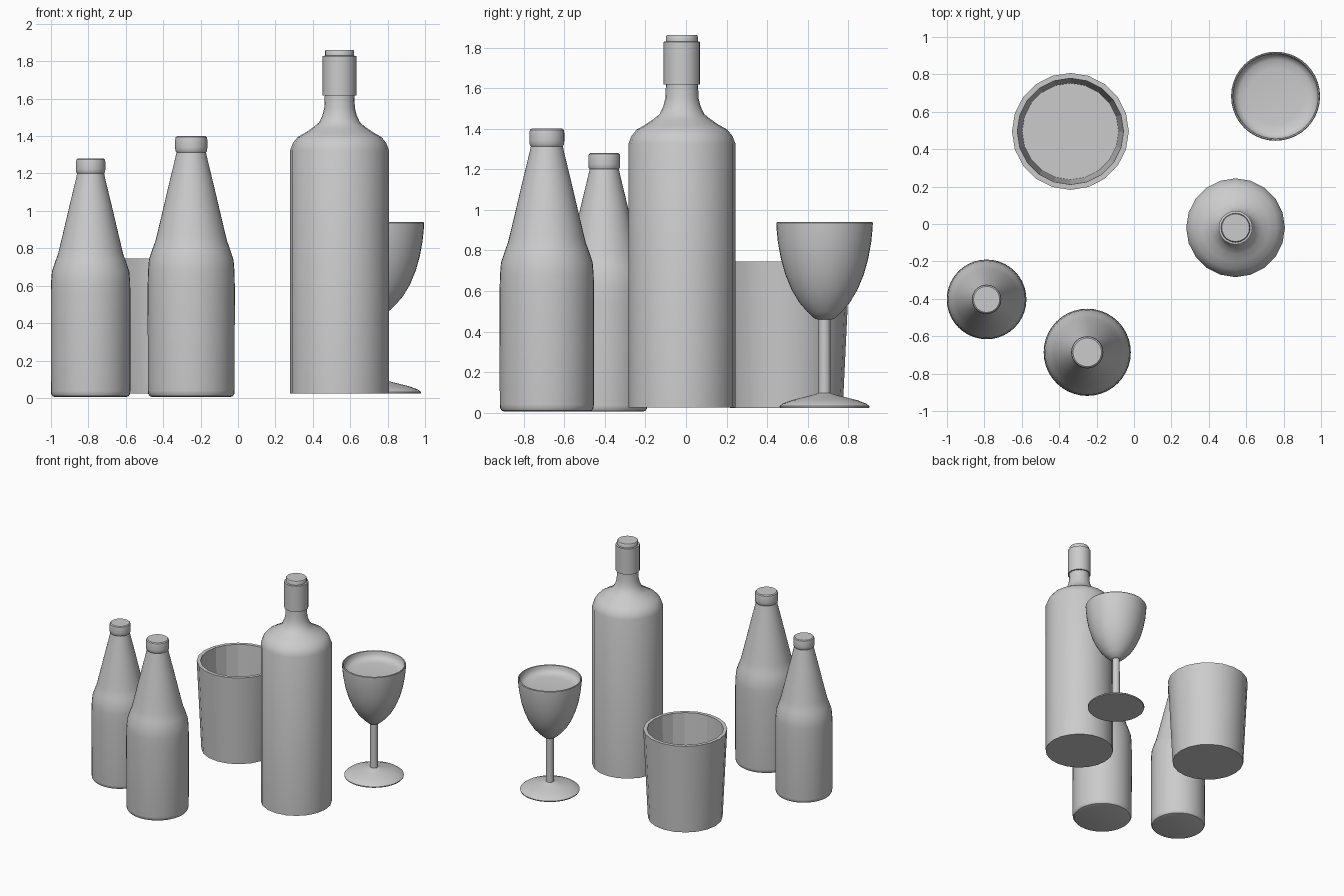
import bpy, bmesh, math


def lathe(name, profile, x, y, sides, scale=1.0, angle=35):
    """Revolve an (r, z) profile about a vertical axis at (x, y)."""
    bm = bmesh.new()
    rings = []
    for r, z in profile:
        if r == 0:
            rings.append([bm.verts.new((0, 0, z * scale))])
            continue
        rings.append([bm.verts.new((r * scale * math.cos(2 * math.pi * i / sides),
                                    r * scale * math.sin(2 * math.pi * i / sides),
                                    z * scale)) for i in range(sides)])
    for a, b in zip(rings, rings[1:]):
        for i in range(sides):
            j = (i + 1) % sides
            if len(a) == 1:
                bm.faces.new((a[0], b[j], b[i]))
            elif len(b) == 1:
                bm.faces.new((a[i], a[j], b[0]))
            else:
                bm.faces.new((a[i], a[j], b[j], b[i]))
    bmesh.ops.recalc_face_normals(bm, faces=bm.faces)
    mesh = bpy.data.meshes.new(name)
    bm.to_mesh(mesh)
    bm.free()
    obj = bpy.data.objects.new(name, mesh)
    bpy.context.collection.objects.link(obj)
    obj.location = (x, y, 0)
    bpy.ops.object.select_all(action='DESELECT')
    obj.select_set(True)
    bpy.context.view_layer.objects.active = obj
    bpy.ops.object.shade_smooth_by_angle(angle=math.radians(angle))
    return obj


# Two beer bottles sharing one profile at different sizes
beer = [(0, 0.005), (0.208, 0.005), (0.222, 0.010), (0.230, 0.022), (0.232, 0.04),
        (0.233, 0.60), (0.231, 0.68), (0.226, 0.74), (0.206, 0.80), (0.193, 0.835),
        (0.184, 0.87), (0.160, 0.97), (0.120, 1.14), (0.086, 1.28), (0.079, 1.313),
        (0.085, 1.322), (0.086, 1.34), (0.086, 1.38), (0.083, 1.394),
        (0.076, 1.40), (0, 1.40)]
lathe("large_beer_bottle", beer, -0.25, -0.686, 40)
lathe("small_beer_bottle", beer, -0.788, -0.403, 40, scale=0.914)

# Tall wine bottle, low side count
wine = [(0, 0.025), (0.264, 0.025), (0.264, 1.325), (0.250, 1.362), (0.224, 1.395),
        (0.180, 1.42), (0.140, 1.447), (0.110, 1.472), (0.092, 1.51), (0.082, 1.55),
        (0.079, 1.62), (0.079, 1.70)]
lathe("wine_bottle", wine + [(0, 1.70)], 0.543, -0.02, 20)

# Capsule and lip over the bottle neck
capsule = [(0, 1.617), (0.090, 1.617), (0.090, 1.828), (0.078, 1.83),
           (0.078, 1.855), (0.074, 1.861), (0, 1.861)]
lathe("wine_bottle_capsule", capsule, 0.543, -0.02, 20)

# Open tumbler with a tapered wall, faceted inside
tumbler = lathe("tumbler", [(0, 0.023), (0.278, 0.023), (0.3125, 0.745),
                            (0.284, 0.745), (0.258, 0.06), (0, 0.06)],
                -0.34, 0.495, 20)
for p in tumbler.data.polygons:
    if p.normal.x * p.center.x + p.normal.y * p.center.y < -0.05:
        p.use_smooth = False

# Goblet: foot, stem, bowl and shallow filled interior
goblet = [(0, 0.024), (0.220, 0.024), (0.222, 0.032), (0.205, 0.045), (0.160, 0.062),
          (0.100, 0.077), (0.055, 0.088), (0.030, 0.096), (0.029, 0.458),
          (0.048, 0.463), (0.085, 0.497), (0.125, 0.543), (0.163, 0.607),
          (0.193, 0.680), (0.215, 0.757), (0.230, 0.840), (0.237, 0.910),
          (0.238, 0.935), (0.234, 0.941), (0.228, 0.938), (0.225, 0.915),
          (0.215, 0.894), (0.195, 0.882), (0.150, 0.876), (0, 0.874)]
lathe("goblet", goblet, 0.757, 0.683, 40)
